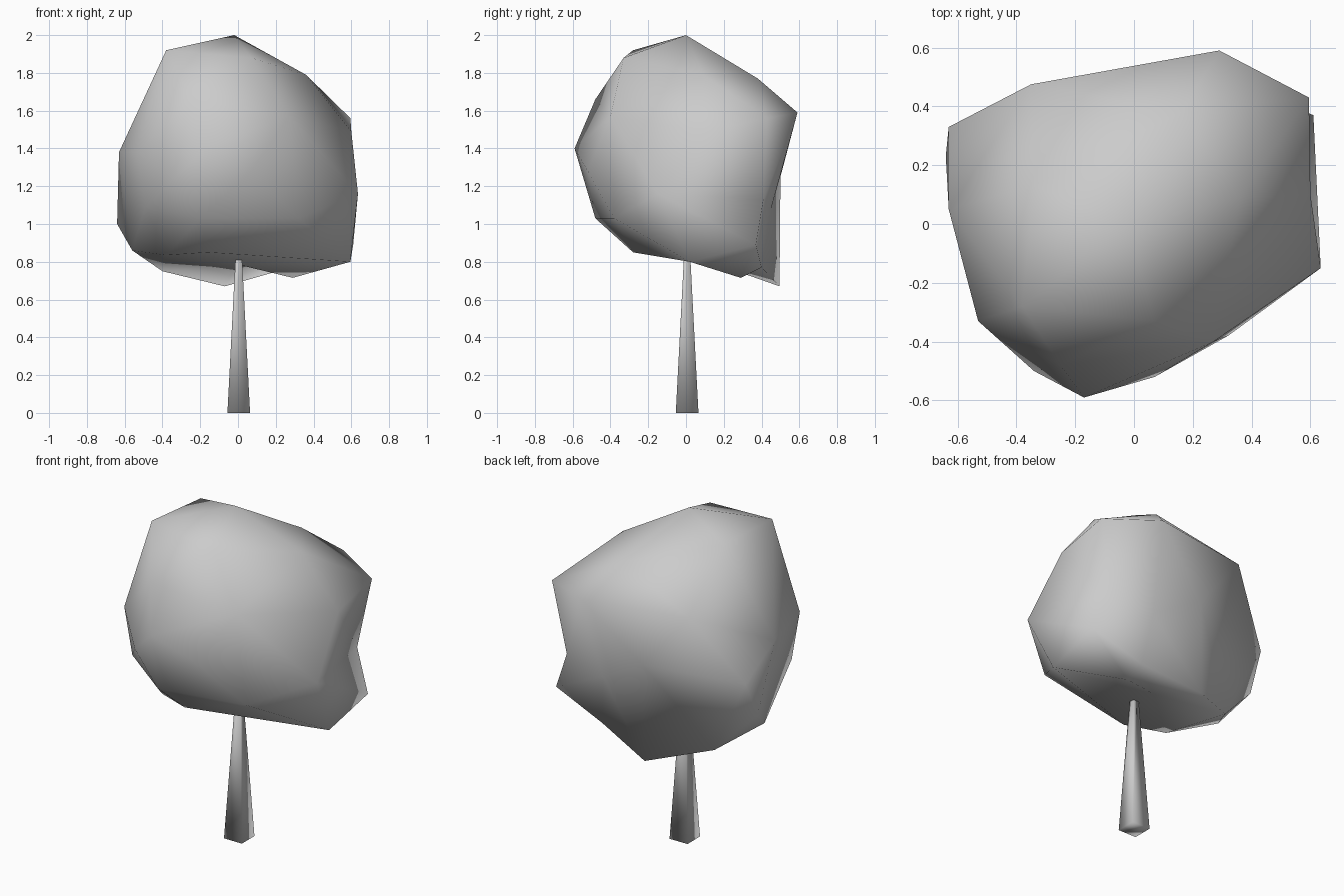
import bpy, bmesh
from mathutils import Vector

if "Cube" in bpy.data.objects:
    bpy.data.objects.remove(bpy.data.objects["Cube"])

# Key lumps of the crown, lower to upper
CROWN = [
    # underside
    (-.07, .495, .67), (.29, .29, .715), (.28, .40, .77), (-.40, .30, .75),
    (.595, .02, .80), (0, .17, .785), (-.16, -.28, .85), (-.38, -.18, .835),
    (-.56, .05, .86), (.61, .37, .89),
    # belly
    (-.64, .23, 1.0), (-.20, -.48, 1.03), (.32, -.38, 1.03), (-.49, -.31, 1.09),
    (.51, .41, 1.13), (-.06, .50, 1.25), (.24, .45, 1.08), (.635, -.15, 1.16),
    (-.63, .33, 1.22), (.07, -.52, 1.28), (-.34, -.50, 1.24), (-.63, .05, 1.38),
    (-.53, -.33, 1.38), (-.17, -.59, 1.40),
    # shoulders
    (.60, .10, 1.49), (.595, .43, 1.56), (.29, .59, 1.59), (.27, -.40, 1.57),
    (-.35, .475, 1.60), (-.25, -.48, 1.66), (.36, .09, 1.79), (.16, .38, 1.77),
    # top
    (.07, -.33, 1.88), (-.38, -.28, 1.92), (-.34, .13, 1.91), (-.02, 0, 2.0),
]
CENTRE = Vector((0, 0, 1.3))


def add_object(name, bm):
    bmesh.ops.recalc_face_normals(bm, faces=bm.faces)
    for f in bm.faces:
        f.smooth = True
    mesh = bpy.data.meshes.new(name)
    bm.to_mesh(mesh)
    bm.free()
    obj = bpy.data.objects.new(name, mesh)
    bpy.context.collection.objects.link(obj)
    return obj


# Crown: wrap a skin around the directions on a sphere, then push each point to its lump
bm = bmesh.new()
target = {}
for p in CROWN:
    v = bm.verts.new((Vector(p) - CENTRE).normalized())
    target[v] = Vector(p)
bmesh.ops.convex_hull(bm, input=bm.verts[:])
for v, p in target.items():
    v.co = p
add_object("crown", bm)

# Trunk: tapered square post running up into the crown
bm = bmesh.new()
rings = []
for z, r in ((0, .06), (.9, .013)):
    rings.append([bm.verts.new((sx * r + .004, sy * r + .006, z))
                  for sx, sy in ((-1, -1), (1, -1), (1, 1), (-1, 1))])
for i in range(4):
    j = (i + 1) % 4
    bm.faces.new((rings[0][i], rings[0][j], rings[1][j], rings[1][i]))
bm.faces.new(rings[0][::-1])
bm.faces.new(rings[1])
add_object("trunk", bm)
